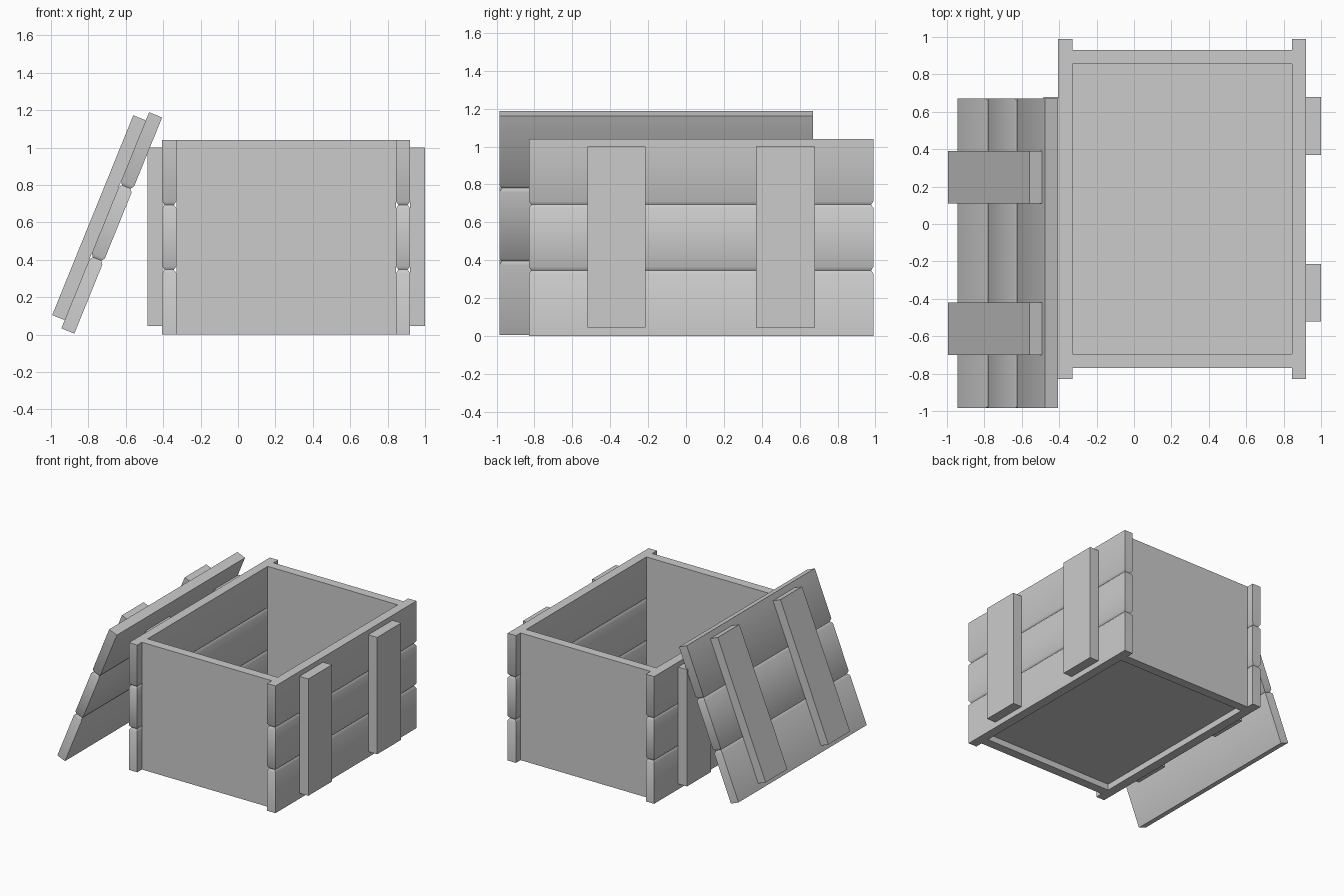
import bpy, bmesh, math
from mathutils import Matrix

cube = bpy.data.objects.get("Cube")
if cube:
    bpy.data.objects.remove(cube, do_unlink=True)

GREY = (0.6, 0.6, 0.6)
mat = bpy.data.materials.new("plain grey")
mat.use_nodes = True
mat.diffuse_color = (*GREY, 1)
mat.node_tree.nodes["Principled BSDF"].inputs["Base Color"].default_value = (*GREY, 1)


def panel(name, x, y, z, planks=1, place=None):
    """Upright board spanning the given ranges, notched all round between planks."""
    depth, half = 0.013, 0.018
    rings = [(z[0], 0)]
    for i in range(1, planks):
        seam = z[0] + (z[1] - z[0]) * i / planks
        rings += [(seam - half, 0), (seam, depth), (seam + half, 0)]
    rings.append((z[1], 0))

    bm = bmesh.new()
    loops = []
    for h, d in rings:
        corners = [(x[0] + d, y[0] + d), (x[1] - d, y[0] + d),
                   (x[1] - d, y[1] - d), (x[0] + d, y[1] - d)]
        loops.append([bm.verts.new((px, py, h)) for px, py in corners])
    bm.faces.new(loops[0][::-1])
    bm.faces.new(loops[-1])
    for low, high in zip(loops, loops[1:]):
        for i in range(4):
            j = (i + 1) % 4
            bm.faces.new((low[i], low[j], high[j], high[i]))
    if place:
        bm.transform(place)
    mesh = bpy.data.meshes.new(name)
    bm.to_mesh(mesh)
    bm.free()
    mesh.materials.append(mat)
    mesh.shade_smooth()
    mesh.set_sharp_from_angle(angle=math.radians(45))
    obj = bpy.data.objects.new(name, mesh)
    bpy.context.collection.objects.link(obj)
    return obj


# Crate walls: planked sides and plain ends
TOP = 1.04
for side, x in (("left", (0.845, 0.92)), ("right", (-0.405, -0.33))):
    panel(side + "_side", x, (-0.83, 0.99), (0, TOP), 3)
for end, y in (("front", (-0.77, -0.695)), ("back", (0.855, 0.93))):
    panel(end + "_end", (-0.33, 0.845), y, (0, TOP))

# Raised floor
panel("floor", (-0.33, 0.845), (-0.695, 0.855), (0.05, 0.12))

# Upright battens on the planked sides
for side, x in (("left", (0.92, 1.0)), ("right", (-0.485, -0.405))):
    for pos, y in (("front", (-0.52, -0.215)), ("back", (0.37, 0.68))):
        panel(f"{side}_{pos}_batten", x, y, (0.045, 1.0))

# Lid leaning against the right side, with its own battens
lean = Matrix.Translation((-0.875, 0, 0.005)) @ Matrix.Rotation(math.radians(22.1), 4, 'Y')
panel("lid", (-0.075, 0), (-0.985, 0.67), (0, 1.247), 3, lean)
for pos, y in (("front", (-0.70, -0.42)), ("back", (0.11, 0.39))):
    panel(f"lid_{pos}_batten", (-0.147, -0.075), y, (0.047, 1.2), 1, lean)
